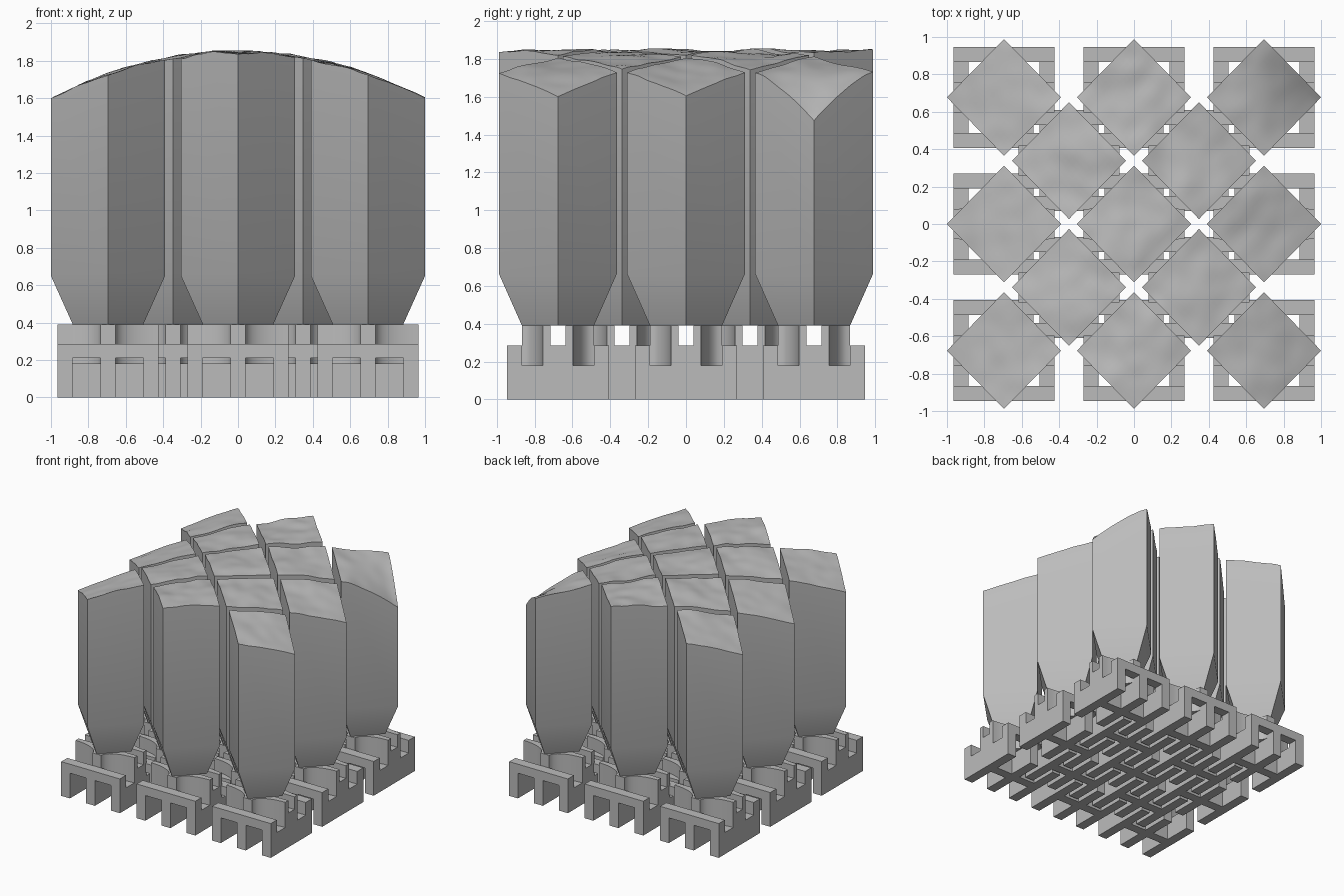
import bpy, bmesh, math
from mathutils import noise, Vector

if "Cube" in bpy.data.objects:
    bpy.data.objects.remove(bpy.data.objects["Cube"])

grey = bpy.data.materials.new("stone_grey")
grey.diffuse_color = (0.5, 0.5, 0.5, 1)
grey.use_nodes = True
grey.node_tree.nodes["Principled BSDF"].inputs["Base Color"].default_value = grey.diffuse_color

# Layout: nine main units plus four staggered ones
PX, PY = 0.695, 0.677
CENTERS = [(i * PX, j * PY) for i in (-1, 0, 1) for j in (-1, 0, 1)]
CENTERS += [(i * PX / 2, j * PY / 2) for i in (-1, 1) for j in (-1, 1)]
HX, HY = 0.305, 0.312      # pillar half diagonals


def finish(bm, name, smooth=False):
    bmesh.ops.recalc_face_normals(bm, faces=bm.faces)
    me = bpy.data.meshes.new(name)
    bm.to_mesh(me)
    bm.free()
    me.materials.append(grey)
    ob = bpy.data.objects.new(name, me)
    bpy.context.collection.objects.link(ob)
    if smooth:
        bpy.context.view_layer.objects.active = ob
        ob.select_set(True)
        bpy.ops.object.shade_smooth_by_angle(angle=math.radians(25))
        ob.select_set(False)
    return ob


def box(bm, x0, x1, y0, y1, z0, z1):
    v = [bm.verts.new((x, y, z)) for z in (z0, z1)
         for x, y in ((x0, y0), (x1, y0), (x1, y1), (x0, y1))]
    for f in ((0, 1, 2, 3), (4, 5, 6, 7), (0, 1, 5, 4), (1, 2, 6, 5), (2, 3, 7, 6), (3, 0, 4, 7)):
        bm.faces.new([v[i] for i in f])


def prism(bm, outline, z0, z1):
    lo = [bm.verts.new((x, y, z0)) for x, y in outline]
    hi = [bm.verts.new((x, y, z1)) for x, y in outline]
    n = len(lo)
    bm.faces.new(lo)
    bm.faces.new(hi)
    for i in range(n):
        bm.faces.new((lo[i], lo[(i + 1) % n], hi[(i + 1) % n], hi[i]))


def top_height(x, y):
    # Vaulted, gently crumpled cap, with one sagging corner
    z = 1.845 - 0.245 * x * x
    n = noise.noise(Vector((x * 3.5, y * 3.5, 2.0)))
    n += 0.5 * noise.noise(Vector((x * 9, y * 9, 5.0)))
    z += 0.022 * n * (1 - 0.5 * abs(x))
    sag = max(0, 1 - math.hypot(x - 1.0, y - 0.677) / 0.4)
    z -= 0.13 * sag ** 1.5
    return min(z, 1.855)


def pillar(cx, cy):
    bm = bmesh.new()
    n = 16
    grid = []
    for i in range(n + 1):
        row = []
        for j in range(n + 1):
            u, v = i / n, j / n
            x, y = cx + (u - v) * HX, cy + (u + v - 1) * HY
            row.append(bm.verts.new((x, y, top_height(x, y))))
        grid.append(row)
    for i in range(n):
        for j in range(n):
            bm.faces.new((grid[i][j], grid[i + 1][j], grid[i + 1][j + 1], grid[i][j + 1]))
    # Straight walls, then the tapered foot
    rims = [[grid[i][0] for i in range(n + 1)], [grid[n][j] for j in range(n + 1)],
            [grid[n - i][n] for i in range(n + 1)], [grid[0][n - j] for j in range(n + 1)]]
    dirs = ((0, -1), (1, 0), (0, 1), (-1, 0))
    mid = [bm.verts.new((cx + a * HX, cy + b * HY, 0.65 if a else 0.665)) for a, b in dirs]
    low = [bm.verts.new((cx + a * 0.188, cy + b * 0.19, 0.39)) for a, b in dirs]
    for k in range(4):
        m = (k + 1) % 4
        bm.faces.new([mid[k], mid[m]] + rims[k][::-1])
        bm.faces.new((low[k], low[m], mid[m], mid[k]))
    bm.faces.new(low)
    finish(bm, "pillar", True)


def base(cx, cy):
    bm = bmesh.new()
    w, h = 0.27, 0.04
    # Ground beams along y, with a post at each crossing
    for dx in (-0.23, 0, 0.23):
        x = cx + dx
        box(bm, x - h, x + h, cy - w, cy + w, 0, 0.18)
        for dy in (-0.23, 0, 0.23):
            box(bm, x - h, x + h, cy + dy - h, cy + dy + h, 0.18, 0.285)
    # Raised rails along x between the posts, the middle one reaching the ground
    for dy, z0 in ((-0.23, 0.21), (0, 0), (0.23, 0.21)):
        for dx in (-0.115, 0.115):
            box(bm, cx + dx - 0.075, cx + dx + 0.075, cy + dy - h, cy + dy + h, z0, 0.285)
    finish(bm, "base_lattice")

    # Saddle blocks with concave shoulders, split by a slot
    bm = bmesh.new()
    arc = []
    for k in range(9):
        a = math.radians(90 * k / 8)
        arc.append((0.27 - 0.23 * math.sin(a), 0.19 - 0.11 * math.cos(a)))
    for s in (-1, 1):
        half = [(0.27, 0.04)] + arc
        outline = half + [(-x, y) for x, y in half[::-1]]
        prism(bm, [(cx + x, cy + s * y) for x, y in outline], 0.18, 0.39)
    finish(bm, "saddle_block", True)


for cx, cy in CENTERS:
    pillar(cx, cy)
    base(cx, cy)
